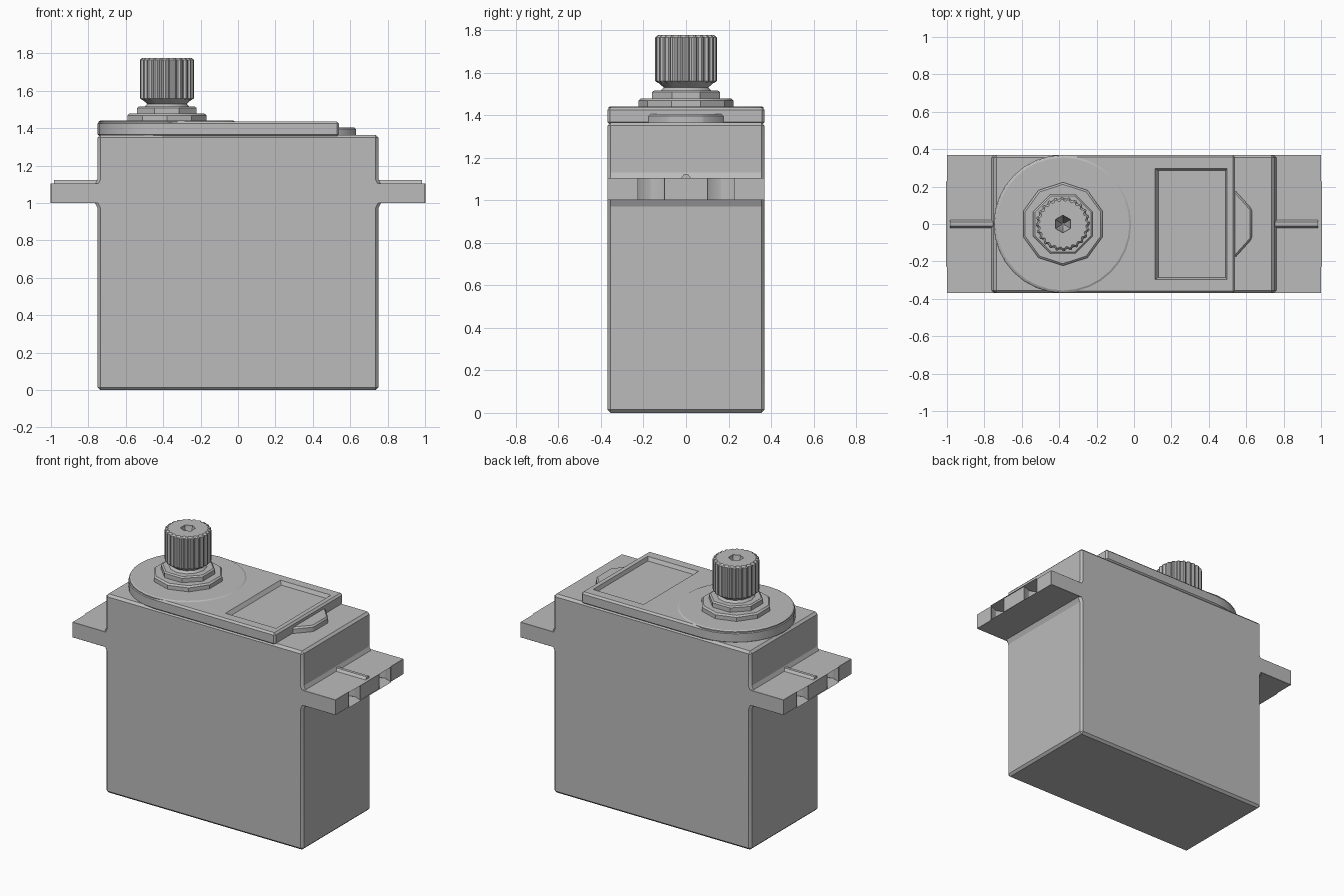
import bpy, bmesh, math
from mathutils import Vector

if "Cube" in bpy.data.objects:
    bpy.data.objects.remove(bpy.data.objects["Cube"], do_unlink=True)

GREY = (0.5, 0.5, 0.5, 1)
grey = bpy.data.materials.new("plain_grey")
grey.use_nodes = True
grey.diffuse_color = GREY
grey.node_tree.nodes["Principled BSDF"].inputs["Base Color"].default_value = GREY

SHAFT_X, HALF_Y = -0.38, 0.37
PLATE_Z = 1.436


def loft(name, rings, bevel=0.0, cutter=None):
    """Closed solid through rings of points that all have the same count."""
    bm = bmesh.new()
    loops = [[bm.verts.new(p) for p in ring] for ring in rings]
    n = len(loops[0])
    for a, b in zip(loops, loops[1:]):
        for i in range(n):
            j = (i + 1) % n
            bm.faces.new((a[i], a[j], b[j], b[i]))
    bm.faces.new(loops[0][::-1])
    bm.faces.new(loops[-1])
    bmesh.ops.recalc_face_normals(bm, faces=bm.faces)
    mesh = bpy.data.meshes.new(name)
    bm.to_mesh(mesh)
    bm.free()
    obj = bpy.data.objects.new(name, mesh)
    bpy.context.collection.objects.link(obj)
    mesh.materials.append(grey)
    bpy.ops.object.select_all(action="DESELECT")
    obj.select_set(True)
    bpy.context.view_layer.objects.active = obj
    if bevel:
        mod = obj.modifiers.new("soft_edges", "BEVEL")
        mod.width, mod.segments = bevel, 1
        mod.limit_method, mod.angle_limit = "ANGLE", math.radians(40)
        bpy.ops.object.modifier_apply(modifier=mod.name)
    if cutter:
        mod = obj.modifiers.new("cut", "BOOLEAN")
        mod.operation, mod.solver, mod.object = "DIFFERENCE", "EXACT", cutter
        bpy.ops.object.modifier_apply(modifier=mod.name)
        bpy.data.objects.remove(cutter, do_unlink=True)
    bpy.ops.object.shade_smooth_by_angle(angle=math.radians(25))
    return obj


def prism(name, outline, low, high, **kw):
    return loft(name, [[(x, y, z) for x, y in outline] for z in (low, high)], **kw)


def turned(name, profile, sides, phase=90, tooth=1.0, **kw):
    """Stacked polygons round the shaft; odd corners are pulled in by tooth."""
    rings = []
    for r, z in profile:
        ring = []
        for i in range(sides):
            a = math.radians(phase) + math.tau * i / sides
            k = r * (tooth if i % 4 > 1 else 1)
            ring.append((SHAFT_X + k * math.cos(a), k * math.sin(a), z))
        rings.append(ring)
    return loft(name, rings, **kw)


# Case, with small fillets where the mounting tabs meet it
side = [(0.75, 0), (0.75, 0.97), (0.765, 1.0), (0.765, 1.1), (0.75, 1.13), (0.75, 1.365)]
case = side + [(-x, z) for x, z in reversed(side)]
loft("case", [[(x, y, z) for x, z in case] for y in (-HALF_Y, HALF_Y)], bevel=0.015)

# Raised lid with a round end and a shallow label recess
window = [[(x0, -y), (x1, -y), (x1, y), (x0, y)]
          for x0, x1, y in ((0.13, 0.49, 0.285), (0.11, 0.5, 0.3))]
recess = loft("recess_cutter", [[(x, y, z) for x, y in w]
                                for w, z in zip(window, (PLATE_Z - 0.025, PLATE_Z + 0.005))])
recess.hide_render = True
arc = [math.radians(90 + 180 * i / 16) for i in range(17)]
lid = [(SHAFT_X + HALF_Y * math.cos(a), HALF_Y * math.sin(a)) for a in arc]
lid += [(0.54, -HALF_Y), (0.54, HALF_Y)]
prism("lid", lid, 1.355, PLATE_Z, bevel=0.012, cutter=recess)
turned("lid_disc", [(0.365, 1.42), (0.365, PLATE_Z), (0.355, 1.441)], 32)

# Cable bump beside the lid
prism("cable_bump", [(0.52, -0.18), (0.54, -0.18), (0.63, -0.08),
                     (0.63, 0.08), (0.54, 0.18), (0.52, 0.18)], 1.355, 1.405, bevel=0.01)

# Mounting tabs with two open screw holes and a middle rib
for s, label in ((1, "left"), (-1, "right")):
    hole = [(0.94 + 0.09 * math.cos(a), 0.165 + 0.088 * math.sin(a))
            for a in (math.radians(45 + 45 * i) for i in range(7))]
    half = [(1, 0.37), (1, 0.225)] + hole + [(1, 0.105)]
    tab = [(0.72, 0.37)] + half + [(x, -y) for x, y in reversed(half)] + [(0.72, -0.37)]
    prism(label + "_mounting_tab", [(s * x, y) for x, y in tab], 1.0, 1.105, bevel=0.008)
    rib = [(-0.022, 1.09), (0.022, 1.09), (0.022, 1.105), (0.01, 1.122),
           (-0.01, 1.122), (-0.022, 1.105)]
    loft(label + "_tab_rib", [[(s * x, y, z) for y, z in rib] for x in (0.74, 0.985)])

# Stepped bearing collar
turned("collar_base", [(0.223, 1.42), (0.223, 1.468), (0.212, 1.478)], 10)
turned("collar_step", [(0.172, 1.46), (0.172, 1.508), (0.162, 1.516)], 8, phase=22.5)
turned("shaft_neck", [(0.135, 1.5), (0.105, 1.53), (0.14, 1.56)], 12)

# Toothed output shaft with a hexagonal pit
pit = turned("pit_cutter", [(0.006, 1.68), (0.047, 1.76), (0.047, 1.8)], 6)
pit.hide_render = True
turned("output_shaft", [(0.13, 1.55), (0.145, 1.56), (0.145, 1.765), (0.132, 1.776)],
       96, tooth=0.93, cutter=pit)
